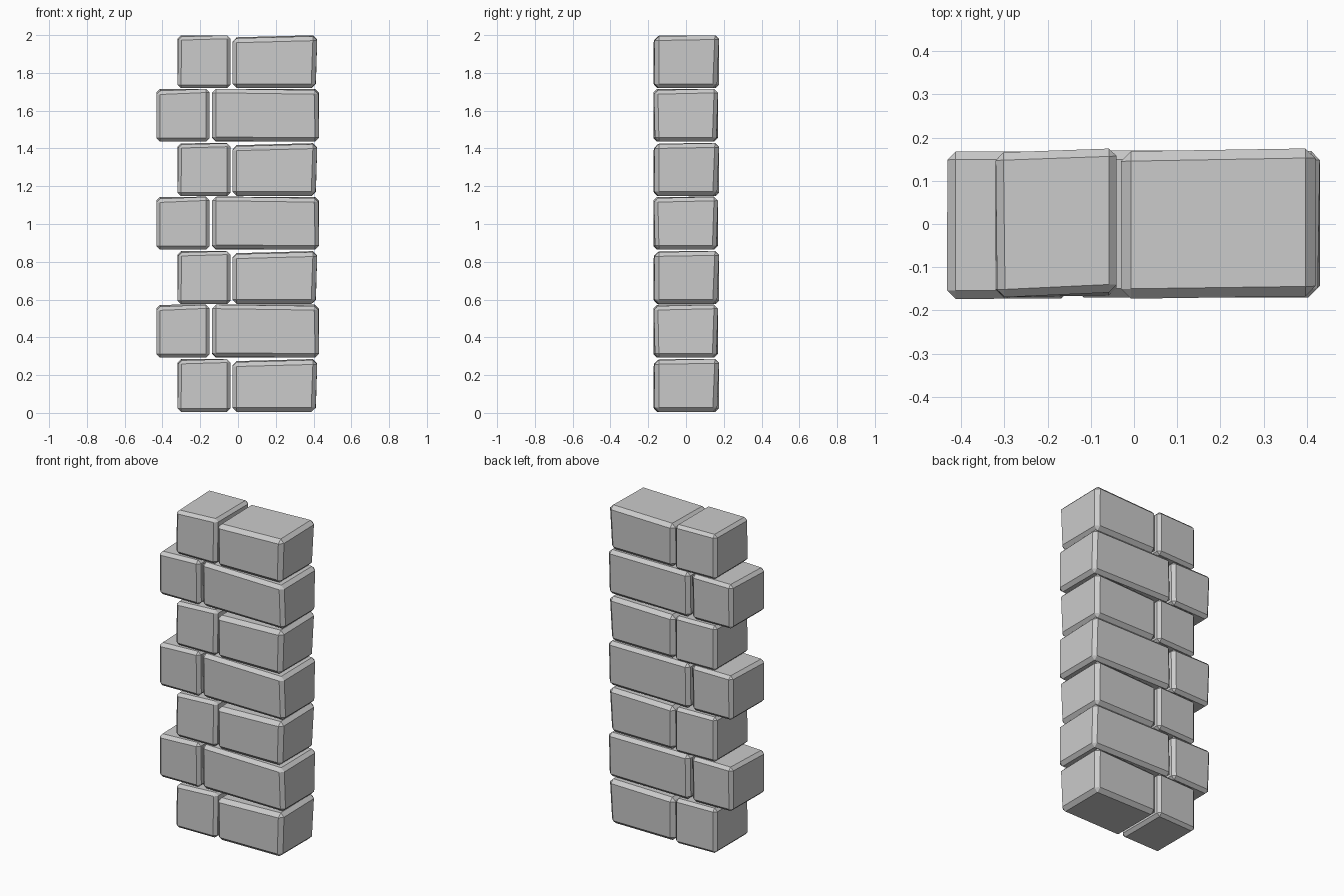
import bpy, bmesh

if "Cube" in bpy.data.objects:
    bpy.data.objects.remove(bpy.data.objects["Cube"])

# Corner order: (left/right, front/back, bottom/top) as 0/1 triples
CORNERS = [(i, j, k) for i in (0, 1) for j in (0, 1) for k in (0, 1)]


def brick(name, x, y, z, tweaks, bevel, z_off):
    """Chamfered box with a few corners pulled inwards for a hand-cut look."""
    bm = bmesh.new()
    v = {}
    for c in CORNERS:
        dx, dy, dz = tweaks.get(c, (0, 0, 0))
        v[c] = bm.verts.new((x[c[0]] + dx, y[c[1]] + dy, z[c[2]] + dz + z_off))
    for axis in range(3):
        for side in (0, 1):
            ring = []
            for a, b in ((0, 0), (1, 0), (1, 1), (0, 1)):
                c = [a, b]
                c.insert(axis, side)
                ring.append(v[tuple(c)])
            bm.faces.new(ring)
    bmesh.ops.recalc_face_normals(bm, faces=bm.faces[:])
    bmesh.ops.bevel(bm, geom=bm.edges[:], offset=bevel, offset_type='OFFSET',
                    segments=1, profile=0.5, affect='EDGES', clamp_overlap=True)
    bmesh.ops.recalc_face_normals(bm, faces=bm.faces[:])
    me = bpy.data.meshes.new(name)
    bm.to_mesh(me)
    bm.free()
    ob = bpy.data.objects.new(name, me)
    bpy.context.collection.objects.link(ob)
    return ob


# Brick shapes: name, x range, y range, z range, corner tweaks, chamfer
SHORT_A = ("short_brick", (-0.32, -0.04), (-0.17, 0.175), (0.005, 0.285),
           {(0, 1, 0): (0, -0.01, 0), (0, 1, 1): (0, -0.01, 0),
            (1, 0, 1): (0, 0.013, 0), (1, 0, 0): (0, 0.005, 0),
            (0, 0, 1): (0.004, 0, -0.008)}, 0.018)
LONG_A = ("long_brick", (-0.03, 0.42), (-0.173, 0.176), (0.005, 0.286),
          {(0, 0, 1): (0, 0, -0.018), (0, 1, 1): (0, -0.008, -0.012),
           (0, 1, 0): (0, -0.01, 0), (1, 0, 0): (-0.01, 0.008, 0),
           (1, 1, 0): (-0.008, -0.012, 0), (1, 0, 1): (0, 0.006, -0.006)}, 0.023)
SHORT_B = ("offset_short_brick", (-0.432, -0.15), (-0.173, 0.168), (0.293, 0.573),
           {(0, 0, 1): (0, 0, -0.012), (1, 0, 0): (0, 0.006, 0),
            (1, 1, 0): (-0.004, 0, 0), (0, 1, 0): (0.004, -0.008, 0)}, 0.019)
LONG_B = ("offset_long_brick", (-0.138, 0.43), (-0.17, 0.17), (0.293, 0.573),
          {(1, 0, 1): (-0.006, 0, -0.008), (0, 0, 0): (0, 0.004, 0.004),
           (1, 1, 0): (0, -0.01, 0), (0, 1, 1): (0.004, 0, 0),
           (1, 0, 0): (0, 0.006, 0)}, 0.021)

# Alternate the two courses up the seven rows
PITCH = 0.5714
for row in range(7):
    for n, x, y, z, tw, bev in ((SHORT_B, LONG_B) if row % 2 else (SHORT_A, LONG_A)):
        brick(f"{n}_{row + 1}", x, y, z, tw, bev, PITCH * (row // 2))
